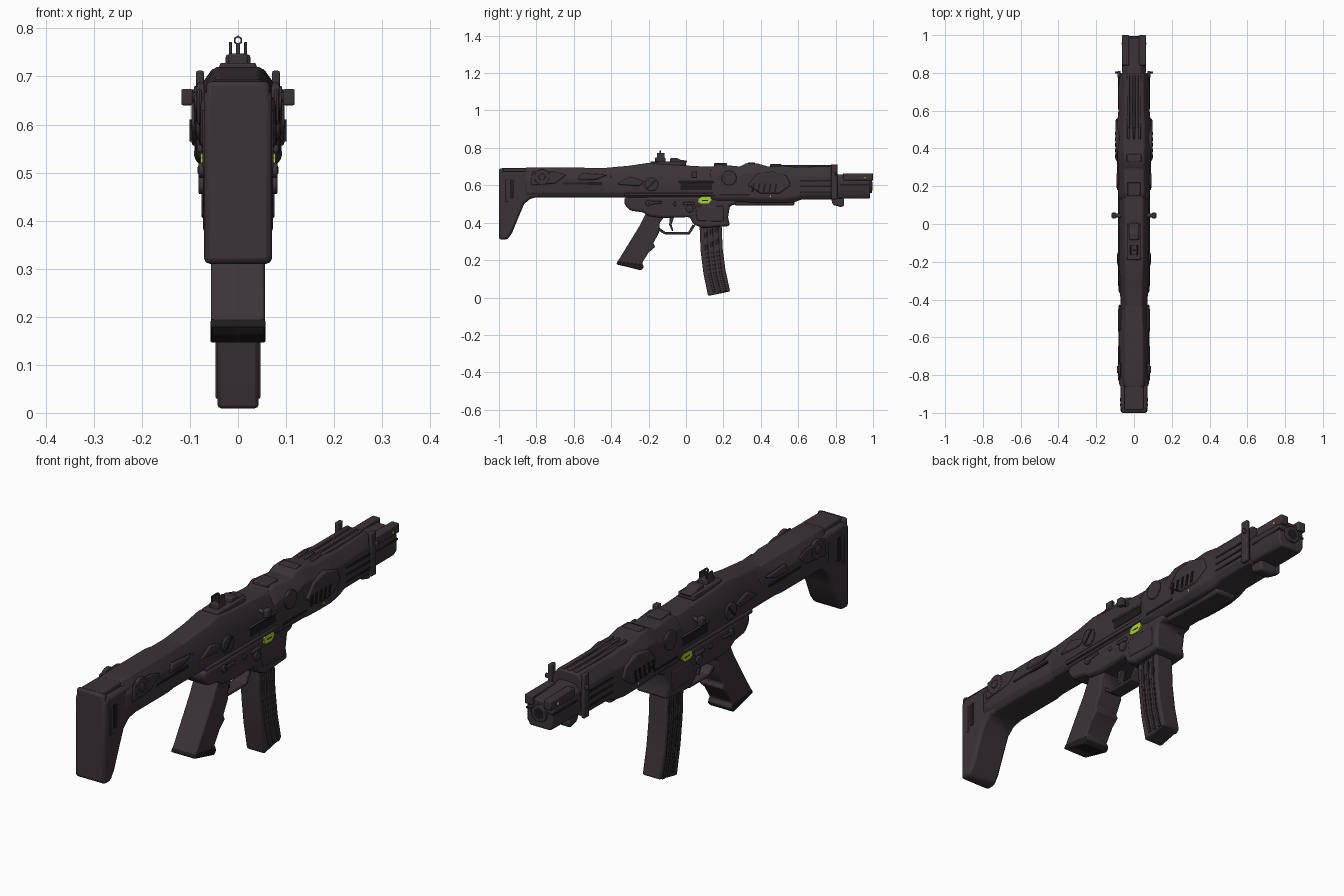
import bpy, bmesh, math
from mathutils import Vector

cube = bpy.data.objects.get("Cube")
if cube:
    bpy.data.objects.remove(cube)


def material(name, rgb):
    m = bpy.data.materials.new(name)
    m.use_nodes = True
    m.diffuse_color = (*rgb, 1)
    m.node_tree.nodes["Principled BSDF"].inputs["Base Color"].default_value = (*rgb, 1)
    return m


BODY = material("dark plum grey", (0.044, 0.033, 0.041))
DARK = material("near black", (0.014, 0.011, 0.013))
LIME = material("lime green", (0.42, 0.65, 0.02))
parts = []


def finish(name, bm, mat, bevel=0.0, segments=2):
    bmesh.ops.recalc_face_normals(bm, faces=bm.faces[:])
    mesh = bpy.data.meshes.new(name)
    bm.to_mesh(mesh)
    bm.free()
    mesh.materials.append(mat)
    ob = bpy.data.objects.new(name, mesh)
    bpy.context.collection.objects.link(ob)
    if bevel:
        mod = ob.modifiers.new("Soft edges", "BEVEL")
        mod.width, mod.segments = bevel, segments
        mod.limit_method, mod.angle_limit = "ANGLE", math.radians(30)
    parts.append(ob)
    return ob


def rings(name, loops, mat, bevel=0.0):
    """Skin a row of equal cross-sections and cap both ends."""
    bm = bmesh.new()
    rows = [[bm.verts.new(p) for p in loop] for loop in loops]
    n = len(rows[0])
    for a, b in zip(rows, rows[1:]):
        for i in range(n):
            bm.faces.new((a[i], a[(i + 1) % n], b[(i + 1) % n], b[i]))
    bm.faces.new(rows[0])
    bm.faces.new(rows[-1][::-1])
    return finish(name, bm, mat, bevel)


def prism(name, pts, half, mat=BODY, bevel=0.008, x=0.0):
    """Side profile of (y, z) points with thickness across x."""
    return rings(name, [[(x + s * half, y, z) for y, z in pts] for s in (-1, 1)], mat, bevel)


def box(name, y0, y1, z0, z1, half, mat=BODY, bevel=0.004, x=0.0):
    return prism(name, [(y0, z0), (y1, z0), (y1, z1), (y0, z1)], half, mat, bevel, x)


def loft(name, sections, top=0.05, low=0.025, bevel=0.006):
    """Eight-sided shell through (y, bottom, top, half width) sections."""
    loops = []
    for y, b, t, w in sections:
        right = [(0.78 * w, b), (w, b + low), (w, t - top), (0.6 * w, t)]
        outline = right + [(-x, z) for x, z in reversed(right)]
        loops.append([(x, y, z) for x, z in outline])
    return rings(name, loops, BODY, bevel)


def cylinder(name, centre, axis, radius, depth, mat=BODY, sides=24, bevel=0.003):
    bm = bmesh.new()
    bmesh.ops.create_cone(bm, cap_ends=True, segments=sides, radius1=radius, radius2=radius, depth=depth)
    turn = Vector((0, 0, 1)).rotation_difference(Vector(axis))
    bmesh.ops.rotate(bm, verts=bm.verts[:], matrix=turn.to_matrix())
    bmesh.ops.translate(bm, verts=bm.verts[:], vec=centre)
    return finish(name, bm, mat, bevel)


def both(name, maker, x, *args, **kw):
    for side, s in (("left", 1), ("right", -1)):
        maker(f"{name}_{side}", *args, x=s * x, **kw)


def disc(name, y, z, radius, depth, mat=BODY, x=0.0):
    cylinder(name, (x, y, z), (1, 0, 0), radius, depth, mat)


# Shoulder stock
prism("butt_pad", [(-1, .31), (-.955, .31), (-.93, .345), (-.895, .43), (-.865, .5), (-.83, .53),
                   (-.78, .538), (-.78, .66), (-.85, .675), (-.98, .675), (-1, .66)], .071, bevel=.018)
box("stock_top_strip", -.985, -.86, .672, .693, .05)
box("butt_plate", -1, -.975, .33, .69, .066, bevel=.01)
loft("stock_tube", [(-.87, .54, .69, .066), (-.85, .535, .695, .078), (-.78, .535, .695, .08),
                    (-.56, .535, .695, .08), (-.52, .535, .692, .072), (-.4, .535, .692, .072)])
both("stock_hinge", disc, .078, -.77, .645, .042, .016)
both("stock_hinge_pin", disc, .085, -.77, .645, .018, .012)
both("stock_cheek_panel", prism, .08, [(-.83, .6), (-.7, .61), (-.64, .655), (-.7, .675), (-.82, .675)], .005)
both("stock_groove", box, .078, -.66, -.45, .605, .615, .0035, mat=DARK, bevel=0)
both("stock_latch", prism, .076, [(-.58, .625), (-.48, .63), (-.42, .655), (-.56, .665)], .008)
both("sling_slot", box, .071, -.94, -.92, .53, .63, .003, mat=DARK, bevel=0)
both("sling_slot_rim", box, .07, -.965, -.95, .51, .63, .004)

# Upper receiver
loft("upper_receiver", [(-.44, .535, .692, .072), (-.3, .535, .705, .074), (-.2, .535, .72, .079),
                        (-.12, .535, .712, .08), (.1, .53, .7, .08), (.16, .53, .7, .08)], top=.06)
both("receiver_side_rib", box, .079, -.33, .3, .542, .558, .006)
both("takedown_disc", disc, .08, -.185, .605, .036, .014)
both("takedown_slot", prism, .0875, [(-.21, .585), (-.203, .578), (-.16, .625), (-.167, .632)], .002, mat=DARK, bevel=0)
both("ejection_port", box, .079, -.03, .14, .575, .61, .003, mat=DARK, bevel=0)
both("port_lip", box, .08, -.04, .15, .612, .622, .005)
both("receiver_wedge", prism, .076, [(-.37, .605), (-.25, .595), (-.22, .62), (-.3, .645)], .007)
cylinder("charging_handle_bar", (0, .045, .657), (1, 0, 0), .01, .2)
both("charging_knob", box, .106, .03, .06, .64, .674, .012)

# Handguard
loft("handguard", [(.13, .515, .695, .08), (.17, .51, .712, .086), (.29, .51, .7, .086), (.32, .51, .717, .086),
                   (.38, .505, .717, .088), (.44, .505, .7, .091), (.52, .505, .705, .091),
                   (.58, .51, .698, .084), (.62, .525, .698, .082), (.8, .525, .702, .08)])
prism("lower_rail", [(.26, .492), (.58, .492), (.58, .53), (.25, .53)], .05)
both("handguard_swell", prism, .086, [(.33, .6), (.4, .555), (.5, .555), (.56, .6), (.54, .65), (.46, .675), (.38, .66)], .011)
both("handguard_arc", disc, .086, .23, .64, .04, .012)
for i in range(5):
    y = .35 + i * .03
    both(f"vent_{i + 1}", prism, .0975, [(y, .565), (y + .01, .565), (y + .018, .61), (y + .008, .61)],
         .003, mat=DARK, bevel=0)
for i in range(3):
    both(f"handguard_side_groove_{i + 1}", box, .081, .61, .78, .56 + i * .03, .568 + i * .03, .003, mat=DARK, bevel=0)
both("handguard_lower_groove", box, .086, .18, .34, .545, .554, .003, mat=DARK, bevel=0)
for x in (-.03, 0, .03):
    box("top_rib", .5, .79, .69, .709, .008, x=x)
both("strap_plate", box, .079, .775, .81, .525, .712, .008)
both("strap_pin", box, .09, .797, .807, .65, .67, .012)

# Muzzle block and barrel
loft("muzzle_block", [(.79, .53, .66, .062), (.9, .53, .655, .064), (.985, .53, .65, .062)], top=.03)
box("muzzle_groove", .82, .986, .598, .606, .0645, DARK, 0)
both("muzzle_ear", box, .045, .84, 1, .625, .664, .018)
cylinder("barrel_tube", (0, .96, .595), (0, 1, 0), .036, .07)
cylinder("bore", (0, .994, .595), (0, 1, 0), .022, .004, DARK, bevel=0)
both("muzzle_marker", disc, .064, .955, .64, .006, .004, mat=LIME)
both("handguard_marker", disc, .086, .45, .54, .006, .012, mat=LIME)
prism("front_foot", [(.775, .53), (.785, .495), (.83, .483), (.845, .49), (.845, .53)], .04)

# Sights and top plates
box("sight_base", -.19, .0, .705, .728, .038)
box("rear_sight_mount", -.165, -.11, .72, .748, .02)
both("sight_wing", box, .016, -.155, -.115, .735, .772, .003, bevel=.001)
bm = bmesh.new()
bmesh.ops.create_circle(bm, segments=6, radius=.01)
outer = [(v.co.x, v.co.y) for v in bm.verts]
bm.free()
bore_rings = [[(r * x, y, .775 + r * z) for x, z in outer] for r, y in
              ((1, -.142), (1, -.134), (.6, -.134), (.6, -.142), (1, -.142))]
bm = bmesh.new()
rows = [[bm.verts.new(p) for p in loop] for loop in bore_rings]
for a, b in zip(rows, rows[1:]):
    for i in range(6):
        bm.faces.new((a[i], a[(i + 1) % 6], b[(i + 1) % 6], b[i]))
bmesh.ops.remove_doubles(bm, verts=bm.verts[:], dist=.0001)
finish("sight_aperture", bm, BODY)
box("sight_post", -.142, -.134, .74, .767, .004, bevel=0)
prism("front_sight_folded", [(-.085, .72), (.005, .72), (.005, .733), (-.03, .735), (-.045, .746), (-.085, .746)], .026)
box("top_plate", .15, .22, .7, .718, .035)
box("top_plate_front", .33, .37, .71, .722, .04)
for i in range(3):
    box(f"top_fin_{i + 1}", .45, .51, .69, .713, .006, x=(i - 1) * .03)

# Lower receiver
prism("lower_receiver", [(-.33, .535), (-.33, .5), (-.3, .465), (-.23, .455), (-.2, .435), (-.12, .425),
                         (.02, .43), (.04, .39), (.09, .372), (.235, .382), (.225, .43), (.235, .49),
                         (.27, .5), (.27, .54)], .073, bevel=.012)
both("magwell_panel", prism, .072, [(.06, .41), (.2, .405), (.2, .49), (.05, .49)], .004)
both("badge", prism, .074, [(.065, .51), (.08, .502), (.12, .502), (.137, .52), (.13, .54), (.085, .54), (.068, .53)],
     .004, mat=LIME, bevel=0)
both("badge_inset", box, .0755, .085, .117, .517, .522, .003, mat=DARK, bevel=0)
both("magazine_release", disc, .074, .02, .475, .02, .016)
both("release_guard", box, .074, -.015, .045, .495, .51, .007)
both("selector", disc, .074, -.2, .505, .016, .016)
both("selector_lever", prism, .08, [(-.2, .495), (-.13, .505), (-.13, .515), (-.2, .515)], .004)
both("frame_pin", disc, .073, -.06, .5, .01, .01)

# Grip
prism("pistol_grip", [(-.21, .46), (-.25, .38), (-.37, .185), (-.365, .175), (-.245, .148), (-.225, .165),
                      (-.235, .185), (-.2, .24), (-.165, .27), (-.175, .29), (-.145, .345), (-.14, .4),
                      (-.11, .44)], .056, bevel=.016)
prism("grip_cap", [(-.372, .178), (-.24, .145), (-.226, .16), (-.232, .178), (-.366, .195)], .057, DARK, .004)

# Trigger and guard
guard = [(-.15, .36), (-.115, .338), (.02, .338), (.05, .385)]
inner = [(.035, .39), (.012, .35), (-.11, .35), (-.145, .375)]
prism("trigger_guard", guard + inner, .03, bevel=.003)
prism("trigger", [(-.085, .44), (-.09, .39), (-.075, .355), (-.068, .358), (-.077, .39), (-.06, .44)], .012, bevel=.002)

# Curved magazine
curve = [(.4, .072), (.25, .078), (.13, .093), (.008, .118)]
front = [(y + .118, z + .025 * (.4 - z) / .4) for z, y in curve]
prism("magazine", [(y, z) for z, y in curve] + front[::-1], .043, bevel=.008)
for i, offset in enumerate((.025, .055, .085)):
    strip = [(y + offset, max(z, .03)) for z, y in curve]
    both(f"magazine_rib_{i + 1}", prism, .0425, strip + [(y + .012, z) for y, z in reversed(strip)], .004, bevel=.002)
    both(f"magazine_shadow_{i + 1}", prism, .0428, [(y + .013, z) for y, z in strip]
         + [(y + .018, z) for y, z in reversed(strip)], .001, mat=DARK, bevel=0)

# Smooth shading with crisp edges
bpy.ops.object.select_all(action="DESELECT")
for ob in parts:
    ob.select_set(True)
bpy.context.view_layer.objects.active = parts[0]
bpy.ops.object.shade_smooth_by_angle(angle=math.radians(35))
